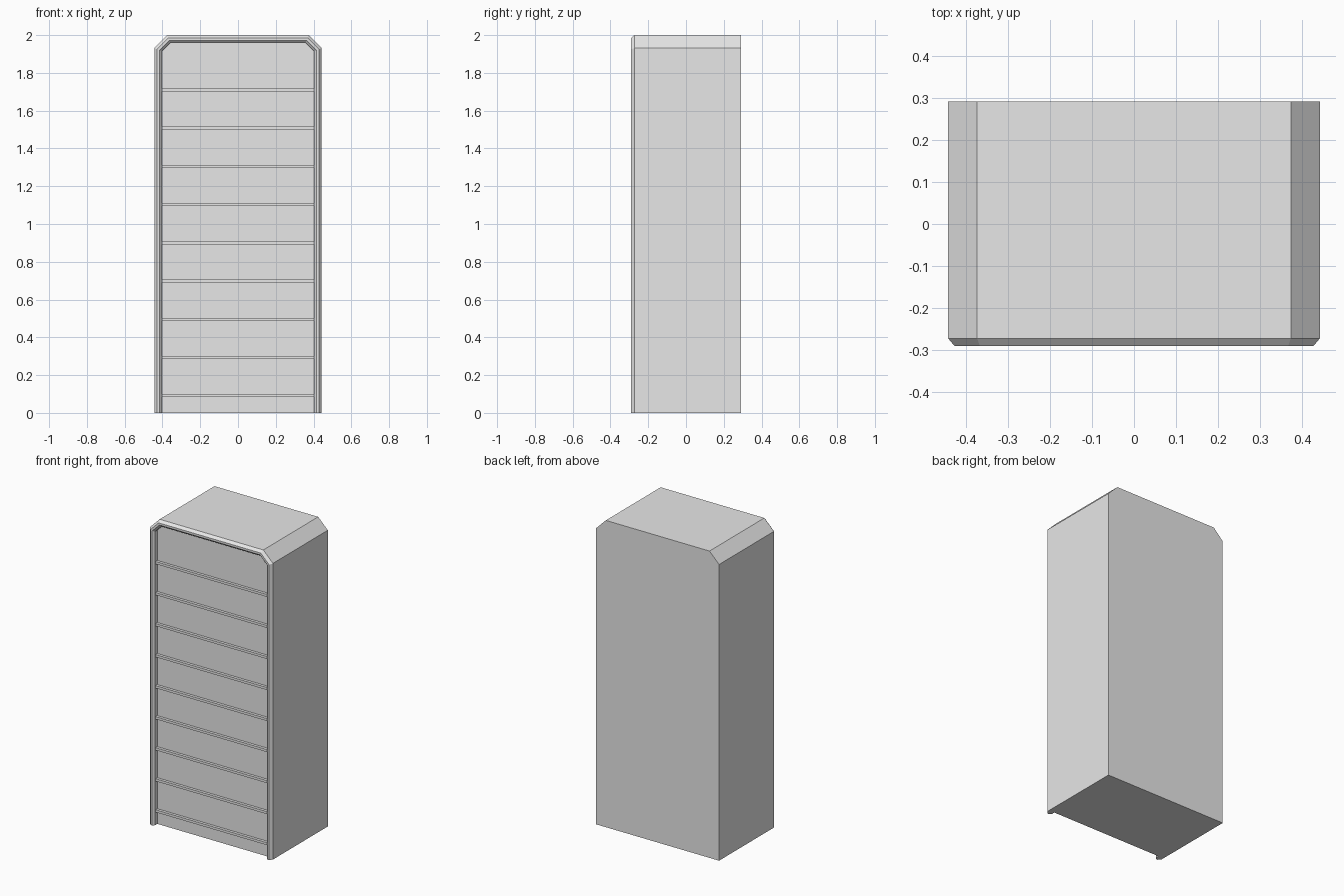
import bpy
import bmesh

HALF_W, HEIGHT, CHAMFER = 0.443, 2.0, 0.069
BACK, PANEL_Y = 0.292, -0.256

cube = bpy.data.objects.get("Cube")
if cube:
    bpy.data.objects.remove(cube, do_unlink=True)

grey = bpy.data.materials.new("plain grey")
grey.use_nodes = True
colour = (0.8, 0.8, 0.8, 1)
grey.diffuse_color = colour
grey.node_tree.nodes["Principled BSDF"].inputs["Base Color"].default_value = colour


def make_object(name, bm):
    bmesh.ops.recalc_face_normals(bm, faces=bm.faces)
    mesh = bpy.data.meshes.new(name)
    bm.to_mesh(mesh)
    bm.free()
    mesh.materials.append(grey)
    obj = bpy.data.objects.new(name, mesh)
    bpy.context.collection.objects.link(obj)
    return obj


def arch(inset):
    """Arch with cut corners, moved inwards evenly and open at the floor."""
    slide = inset * 0.414
    right = [(HALF_W - inset, 0),
             (HALF_W - inset, HEIGHT - CHAMFER - slide),
             (HALF_W - CHAMFER - slide, HEIGHT - inset)]
    return right + [(-x, z) for x, z in reversed(right)]


# Cabinet: rings from the back, over the rounded front rim, to the recessed panel
bm = bmesh.new()
steps = [(0, BACK), (0, -0.273), (0.015, -0.291), (0.028, -0.291),
         (0.040, -0.279), (0.040, PANEL_Y)]
rings = [[bm.verts.new((x, y, z)) for x, z in arch(inset)] for inset, y in steps]
for a, b in zip(rings, rings[1:]):
    for i in range(len(a) - 1):
        bm.faces.new((a[i], a[i + 1], b[i + 1], b[i]))
bm.faces.new(rings[0])
bm.faces.new(rings[-1])
# Underside, following the rim at both feet
bm.faces.new([r[0] for r in rings] + [r[-1] for r in reversed(rings)])
make_object("cabinet", bm)

# Horizontal ribs across the front panel
for n in range(9):
    bm = bmesh.new()
    bmesh.ops.create_cube(bm, size=1)
    bmesh.ops.scale(bm, verts=bm.verts, vec=(0.806, 0.02, 0.016))
    bmesh.ops.translate(bm, verts=bm.verts,
                        vec=(0, PANEL_Y - 0.008, 0.091 + 0.2023 * n))
    make_object(f"front_rib_{n + 1}", bm)
